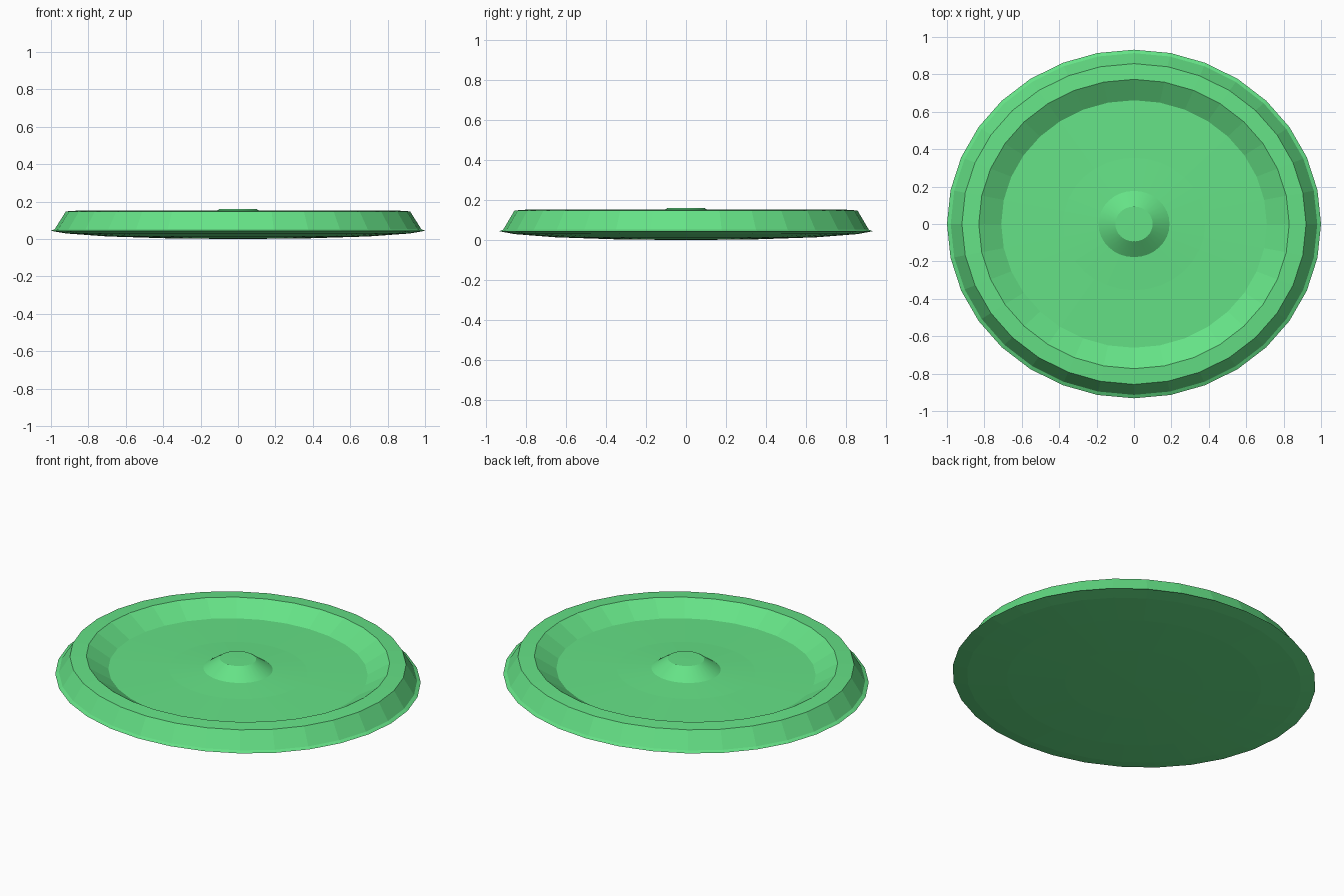
import bpy, bmesh
from math import cos, sin, tau

cube = bpy.data.objects.get("Cube")
if cube:
    bpy.data.objects.remove(cube, do_unlink=True)

SIDES = 32
DEPTH = 0.932  # the disc is slightly oval

green = bpy.data.materials.new("light_green")
green.use_nodes = True
colour = (0.13, 0.76, 0.24, 1)
green.diffuse_color = colour
green.node_tree.nodes["Principled BSDF"].inputs["Base Color"].default_value = colour


def lathe(name, profile, smooth=False):
    """Turn a list of (radius, height) into an oval solid; radius 0 closes an end."""
    bm = bmesh.new()
    rings = []
    for r, z in profile:
        count = SIDES if r else 1
        rings.append([bm.verts.new((r * cos(tau * i / SIDES), DEPTH * r * sin(tau * i / SIDES), z))
                      for i in range(count)])
    for a, b in zip(rings, rings[1:]):
        for i in range(SIDES):
            j = (i + 1) % SIDES
            corners = [a[i % len(a)], a[j % len(a)], b[j % len(b)], b[i % len(b)]]
            face = bm.faces.new(list(dict.fromkeys(corners)))
            # only the sloping sides are smoothed, the caps stay flat
            face.smooth = smooth and len(face.verts) == 4
    mesh = bpy.data.meshes.new(name)
    bm.to_mesh(mesh)
    bm.free()
    mesh.materials.append(green)
    obj = bpy.data.objects.new(name, mesh)
    bpy.context.collection.objects.link(obj)
    return obj


# Dished disc: shallow domed underside, flared skirt, raised rim, sunken floor
lathe("disc", [
    (0, 0), (0.38, 0.004), (0.7, 0.014), (0.92, 0.03), (1, 0.044),
    (0.98, 0.053), (0.92, 0.148), (0.83, 0.154),
    (0.71, 0.082), (0.38, 0.09), (0.19, 0.1),
])

# Central raised button, open below where it meets the floor
lathe("centre_button", [(0.19, 0.1), (0.1, 0.16), (0, 0.161)], smooth=True)
